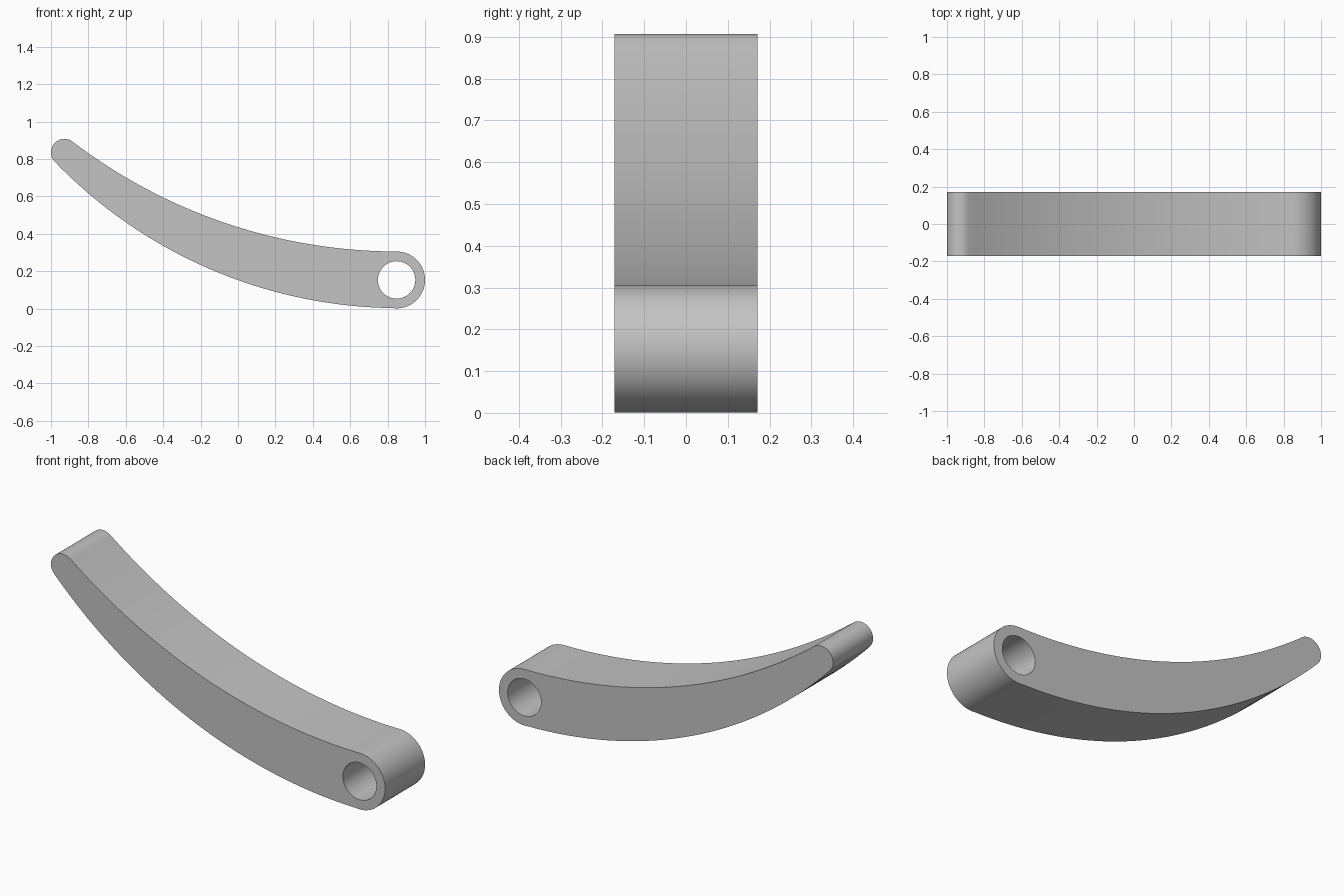
import bpy, bmesh, math
from mathutils import Vector
from mathutils.geometry import intersect_line_line_2d

cube = bpy.data.objects.get("Cube")
if cube:
    bpy.data.objects.remove(cube, do_unlink=True)

HALF_WIDTH = 0.171
PIVOT, PIVOT_R, HOLE_R = Vector((0.848, 0.153)), 0.152, 0.1
TIP, TIP_R = Vector((-0.928, 0.835)), 0.072


def arc(centre, radius, start, end, steps):
    """Points on a circle from start to end angle, in degrees."""
    angles = [math.radians(start + (end - start) * i / steps) for i in range(steps + 1)]
    return [centre + radius * Vector((math.cos(a), math.sin(a))) for a in angles]


def arc_through(a, b, c, steps):
    """Points on the circle from a through b to c."""
    m, n = (a + b) / 2, (b + c) / 2
    u, v = (b - a).orthogonal().normalized() * 9, (c - b).orthogonal().normalized() * 9
    centre = intersect_line_line_2d(m - u, m + u, n - v, n + v)
    start, end = (math.degrees(math.atan2(*(p - centre).yx)) for p in (a, c))
    return arc(centre, (a - centre).length, start, end, steps)


def add_loop(bm, points):
    verts = [bm.verts.new((p.x, -HALF_WIDTH, p.y)) for p in points]
    for i, v in enumerate(verts):
        bm.edges.new((v, verts[i - 1]))


# Side outline: rounded pivot end, concave top, rounded tip, bowed underside
pivot_end = arc(PIVOT, PIVOT_R, -98, 90, 40)
tip_end = arc(TIP, TIP_R, 55, 228, 28)
top = arc_through(pivot_end[-1], Vector((0, 0.435)), tip_end[0], 48)
underside = arc_through(tip_end[-1], Vector((0, 0.152)), pivot_end[0], 48)
outline = pivot_end + top[1:-1] + tip_end + underside[1:-1]

# Fill the outline around the pivot hole and extrude it across the width
bm = bmesh.new()
add_loop(bm, outline)
add_loop(bm, arc(PIVOT, HOLE_R, 0, 360, 64)[:-1])
bmesh.ops.triangle_fill(bm, edges=bm.edges[:], use_beauty=True)
result = bmesh.ops.extrude_face_region(bm, geom=bm.faces[:], use_keep_orig=True)
moved = [g for g in result["geom"] if isinstance(g, bmesh.types.BMVert)]
bmesh.ops.translate(bm, verts=moved, vec=(0, 2 * HALF_WIDTH, 0))
bmesh.ops.recalc_face_normals(bm, faces=bm.faces[:])
bmesh.ops.dissolve_limit(bm, angle_limit=0.001, verts=bm.verts[:], edges=bm.edges[:])
mesh = bpy.data.meshes.new("lever_arm")
bm.to_mesh(mesh)
bm.free()

# Plain grey finish
grey = bpy.data.materials.new("plain grey")
grey.use_nodes = True
grey.diffuse_color = (0.55, 0.55, 0.55, 1)
grey.node_tree.nodes["Principled BSDF"].inputs["Base Color"].default_value = grey.diffuse_color
mesh.materials.append(grey)

lever = bpy.data.objects.new("lever_arm", mesh)
bpy.context.collection.objects.link(lever)
bpy.context.view_layer.objects.active = lever
lever.select_set(True)
bpy.ops.object.shade_smooth_by_angle(angle=math.radians(30))
